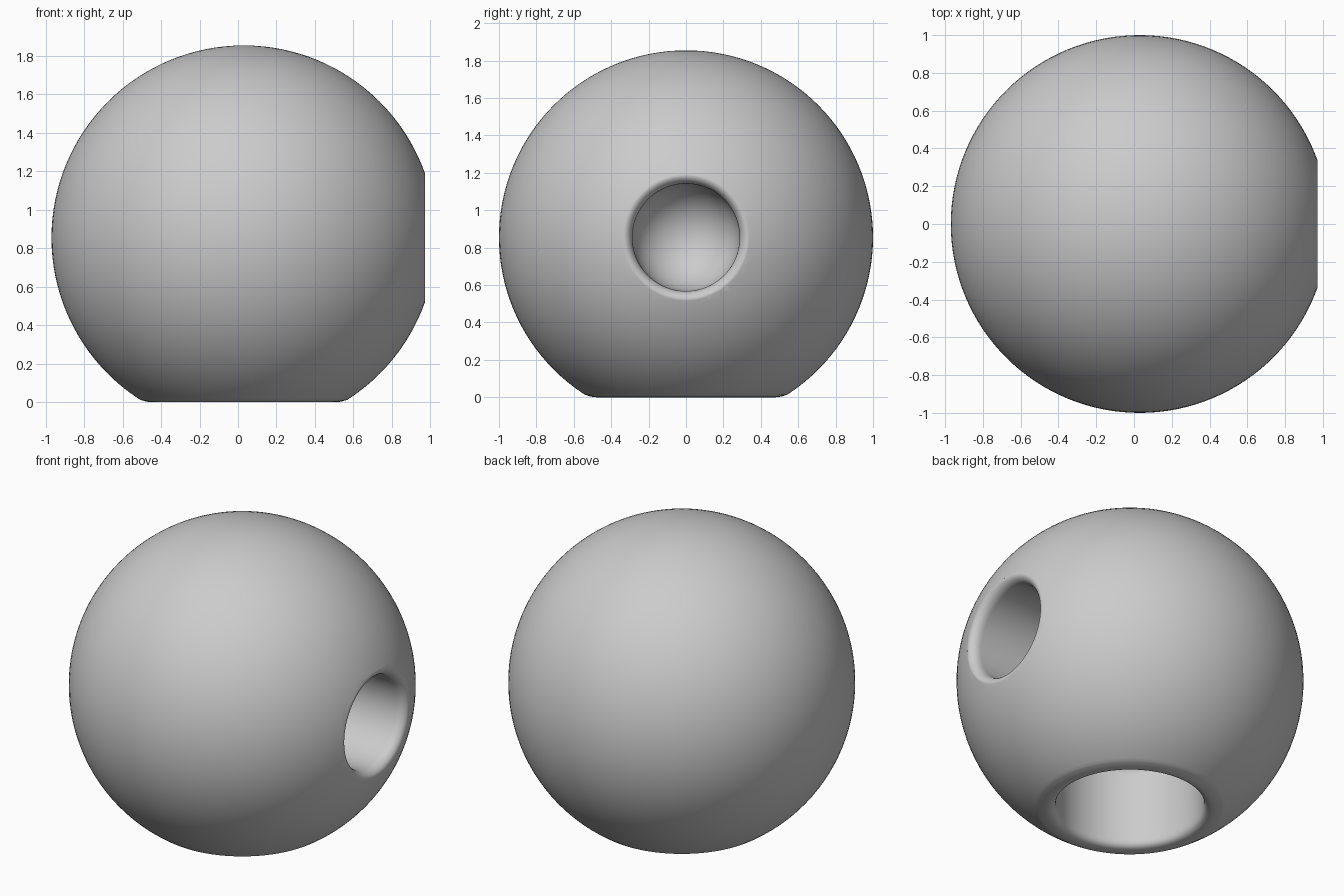
import bpy, bmesh, math
from mathutils import Matrix, Vector
from mathutils.geometry import interpolate_bezier

if "Cube" in bpy.data.objects:
    bpy.data.objects.remove(bpy.data.objects["Cube"], do_unlink=True)

CENTRE = Vector((0.03, 0, 0.855))


def make_object(name, bm):
    mesh = bpy.data.meshes.new(name)
    bmesh.ops.recalc_face_normals(bm, faces=bm.faces)
    bm.to_mesh(mesh)
    bm.free()
    obj = bpy.data.objects.new(name, mesh)
    bpy.context.collection.objects.link(obj)
    obj.location = CENTRE
    return obj


def bore_cutter(name, rim, dome_start, dome_height, rotation):
    """Revolved cutter: rim is a bezier of (radius, height) from ball surface to bore wall."""
    points = [Vector(p) for p in rim]
    radius = rim[-1][0]
    # flared part clear of the ball, then the rounded rim
    outer = points[0] * 1.4
    profile = [(0, outer.y), tuple(outer)]
    profile += [(p.x, p.y) for p in interpolate_bezier(*points, 20)]
    # domed end
    steps = 20
    for i in range(steps + 1):
        a = math.pi / 2 * i / steps
        profile.append((radius * math.cos(a), dome_start - dome_height * math.sin(a)))

    bm = bmesh.new()
    verts = [bm.verts.new((r, 0, t)) for r, t in profile]
    edges = [bm.edges.new(pair) for pair in zip(verts, verts[1:])]
    bmesh.ops.spin(bm, geom=verts + edges, cent=(0, 0, 0), axis=(0, 0, 1),
                   angle=math.tau, steps=96)
    bmesh.ops.remove_doubles(bm, verts=bm.verts, dist=0.0001)
    bmesh.ops.transform(bm, matrix=rotation, verts=bm.verts)
    cutter = make_object(name, bm)
    cutter.hide_render = True
    return cutter


# Ball body
bm = bmesh.new()
bmesh.ops.create_uvsphere(bm, u_segments=128, v_segments=64, radius=1)
ball = make_object("ball", bm)

# Side bore and base bore
side_rim = [(0.338, 0.941), (0.318, 0.9475), (0.287, 0.925), (0.287, 0.88)]
base_rim = [(0.54, 0.8417), (0.48, 0.8635), (0.427, 0.8635), (0.427, 0.80)]
cutters = [
    bore_cutter("side_bore_cutter", side_rim, 0.49, 0.287,
                Matrix.Rotation(math.pi / 2, 4, "Y")),
    bore_cutter("base_bore_cutter", base_rim, 0.38, 0.15,
                Matrix.Rotation(math.pi, 4, "X")),
]

bpy.ops.object.select_all(action="DESELECT")
bpy.context.view_layer.objects.active = ball
ball.select_set(True)
for cutter in cutters:
    mod = ball.modifiers.new(cutter.name, "BOOLEAN")
    mod.operation = "DIFFERENCE"
    mod.solver = "EXACT"
    mod.object = cutter
    bpy.ops.object.modifier_apply(modifier=mod.name)
    bpy.data.objects.remove(cutter, do_unlink=True)

# Plain grey finish
grey = bpy.data.materials.new("plain_grey")
grey.use_nodes = True
colour = (0.6, 0.6, 0.6, 1)
grey.diffuse_color = colour
grey.node_tree.nodes["Principled BSDF"].inputs["Base Color"].default_value = colour
ball.data.materials.clear()
ball.data.materials.append(grey)
for face in ball.data.polygons:
    face.material_index = 0

bpy.ops.object.shade_smooth_by_angle(angle=math.radians(16))
